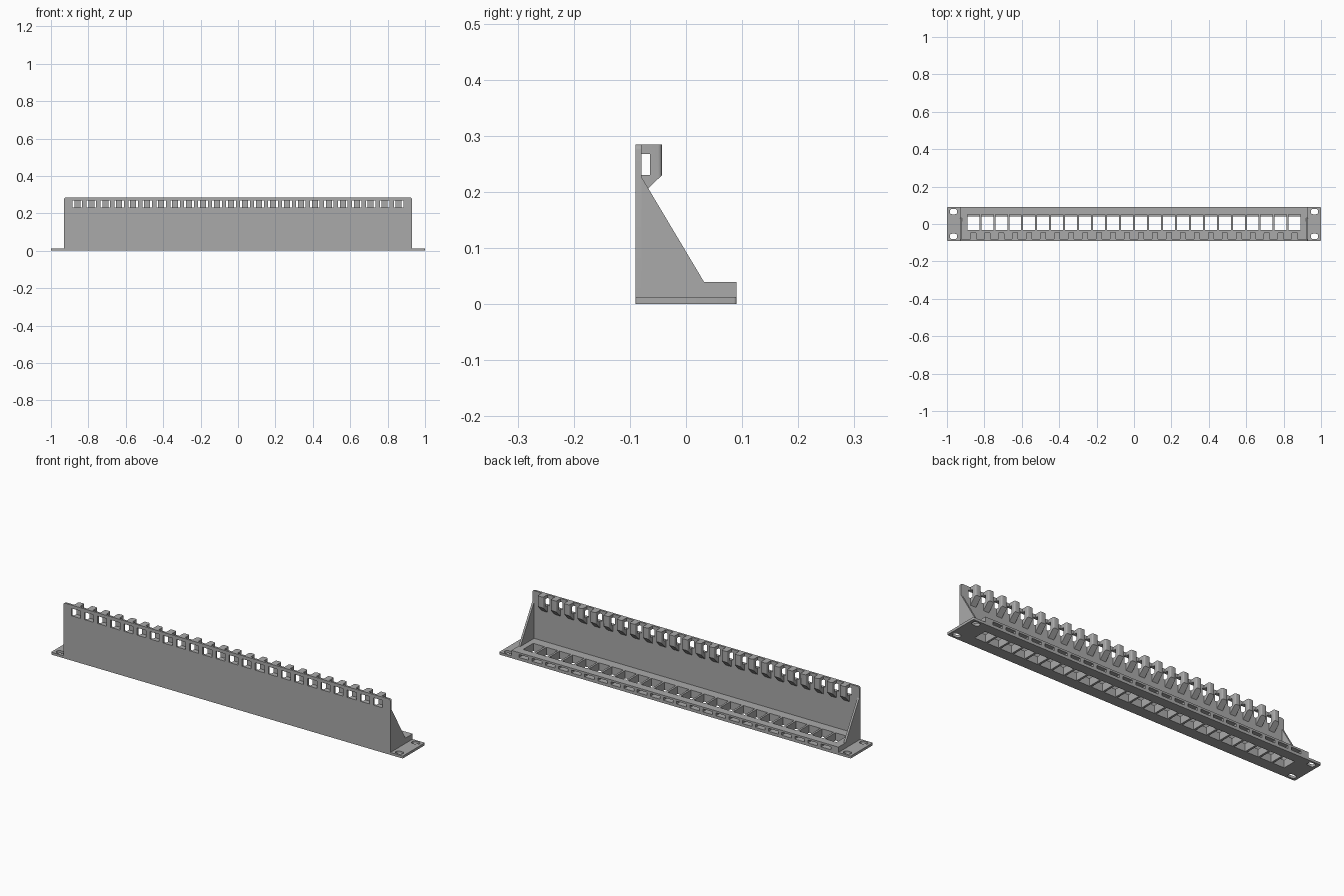
import bpy
import bmesh
from mathutils import Matrix, Vector

if "Cube" in bpy.data.objects:
    bpy.data.objects.remove(bpy.data.objects["Cube"])

grey = bpy.data.materials.new("mid_grey")
grey.use_nodes = True
grey.diffuse_color = (0.4, 0.4, 0.4, 1)
grey.node_tree.nodes["Principled BSDF"].inputs["Base Color"].default_value = (0.4, 0.4, 0.4, 1)

PORTS = 24
PITCH = 0.0747
PORT_X = [(i - (PORTS - 1) / 2) * PITCH for i in range(PORTS)]
HALF = 0.93      # half width of the body
FRONT = -0.09
BACK = 0.09
WALL = 0.0105    # wall thickness
PLATE = 0.0125   # plate thickness
RIM = 0.04       # height of the port frame
TOP = 0.285


def finish(bm, name):
    bmesh.ops.recalc_face_normals(bm, faces=bm.faces)
    mesh = bpy.data.meshes.new(name)
    bm.to_mesh(mesh)
    bm.free()
    mesh.materials.append(grey)
    obj = bpy.data.objects.new(name, mesh)
    bpy.context.collection.objects.link(obj)
    return obj


def add_box(bm, lo, hi):
    lo, hi = Vector(lo), Vector(hi)
    m = Matrix.Translation((lo + hi) / 2) @ Matrix.Diagonal((*(hi - lo), 1))
    return bmesh.ops.create_cube(bm, size=1, matrix=m)["verts"]


def add_prism(bm, profile, x0, x1):
    """Extrude a (y, z) profile along x."""
    face = bm.faces.new([bm.verts.new((x0, y, z)) for y, z in profile])
    out = bmesh.ops.extrude_face_region(bm, geom=[face])["geom"]
    bmesh.ops.translate(bm, vec=(x1 - x0, 0, 0),
                        verts=[v for v in out if isinstance(v, bmesh.types.BMVert)])


def round_edges(bm, test, radius, segments=4):
    """Bevel the edges whose two ends pass the test."""
    picked = [e for e in bm.edges if test(e.verts[0].co, e.verts[1].co)]
    bmesh.ops.bevel(bm, geom=picked, offset=radius, segments=segments,
                    profile=0.5, affect='EDGES')


def upright(a, b):
    return abs(a.x - b.x) < 1e-4 and abs(a.y - b.y) < 1e-4


def port_boxes(width, y0, y1, z0, z1):
    bm = bmesh.new()
    for x in PORT_X:
        add_box(bm, (x - width / 2, y0, z0), (x + width / 2, y1, z1))
    return bm


def cut(target, bm):
    cutter = finish(bm, "cutter")
    cutter.hide_render = True
    mod = target.modifiers.new("cut", 'BOOLEAN')
    mod.operation = 'DIFFERENCE'
    mod.solver = 'EXACT'
    mod.object = cutter
    bpy.context.view_layer.objects.active = target
    bpy.ops.object.modifier_apply(modifier=mod.name)
    bpy.data.objects.remove(cutter)


# Mounting ears: one plate at each end with two oblong screw holes
for side, name in ((1, "left_ear"), (-1, "right_ear")):
    bm = bmesh.new()
    xs = sorted((side * HALF, side))
    add_box(bm, (xs[0], FRONT, 0), (xs[1], BACK, PLATE))
    round_edges(bm, lambda a, b: upright(a, b) and abs(a.x) > 0.99, 0.005)
    ear = finish(bm, name)
    bm = bmesh.new()
    for y in (-0.066, 0.066):
        x = side * 0.965
        add_box(bm, (x - 0.02, y - 0.014, -0.01), (x + 0.02, y + 0.014, 0.03))
    round_edges(bm, upright, 0.0125, 5)
    cut(ear, bm)

# Port frame: openings through the floor, wider recesses above, latch slots behind
bm = bmesh.new()
add_box(bm, (-HALF, FRONT + WALL, 0), (HALF, BACK, RIM))
frame = finish(bm, "port_frame")
cut(frame, port_boxes(0.064, -0.032, 0.04, -0.01, 0.02))
cut(frame, port_boxes(0.064, -0.032, 0.05, PLATE, RIM + 0.01))
cut(frame, port_boxes(0.055, 0.045, BACK + 0.01, 0.015, 0.03))

# Front wall with a row of tie windows
bm = bmesh.new()
add_box(bm, (-HALF, FRONT, 0), (HALF, FRONT + WALL, TOP))
round_edges(bm, lambda a, b: a.z > 0.2 and b.z > 0.2 and abs(a.x - b.x) < 1e-4, 0.01)
wall = finish(bm, "front_wall")
cut(wall, port_boxes(0.052, FRONT - 0.01, FRONT + 0.03, 0.23, 0.268))

# Triangular end gussets
for side, name in ((1, "left_gusset"), (-1, "right_gusset")):
    bm = bmesh.new()
    add_prism(bm, [(FRONT + WALL, RIM), (0.032, RIM), (FRONT + WALL, 0.227)],
              side * HALF, side * (HALF - WALL))
    finish(bm, name)

# Cable tie loops: a hook-shaped block behind every window
bm = bmesh.new()
inner = FRONT + WALL
loop = [(inner, TOP), (-0.043, TOP), (-0.043, 0.23), (inner, 0.194),
        (inner, 0.23), (-0.064, 0.23), (-0.064, 0.268), (inner, 0.268)]
for x in PORT_X:
    add_prism(bm, loop, x - 0.016, x + 0.016)
round_edges(bm, lambda a, b: upright(a, b) and a.y > -0.05, 0.007)
finish(bm, "tie_loops")

for obj in bpy.context.scene.objects:
    obj.select_set(obj.type == 'MESH')
bpy.context.view_layer.objects.active = frame
bpy.ops.object.shade_smooth_by_angle()
